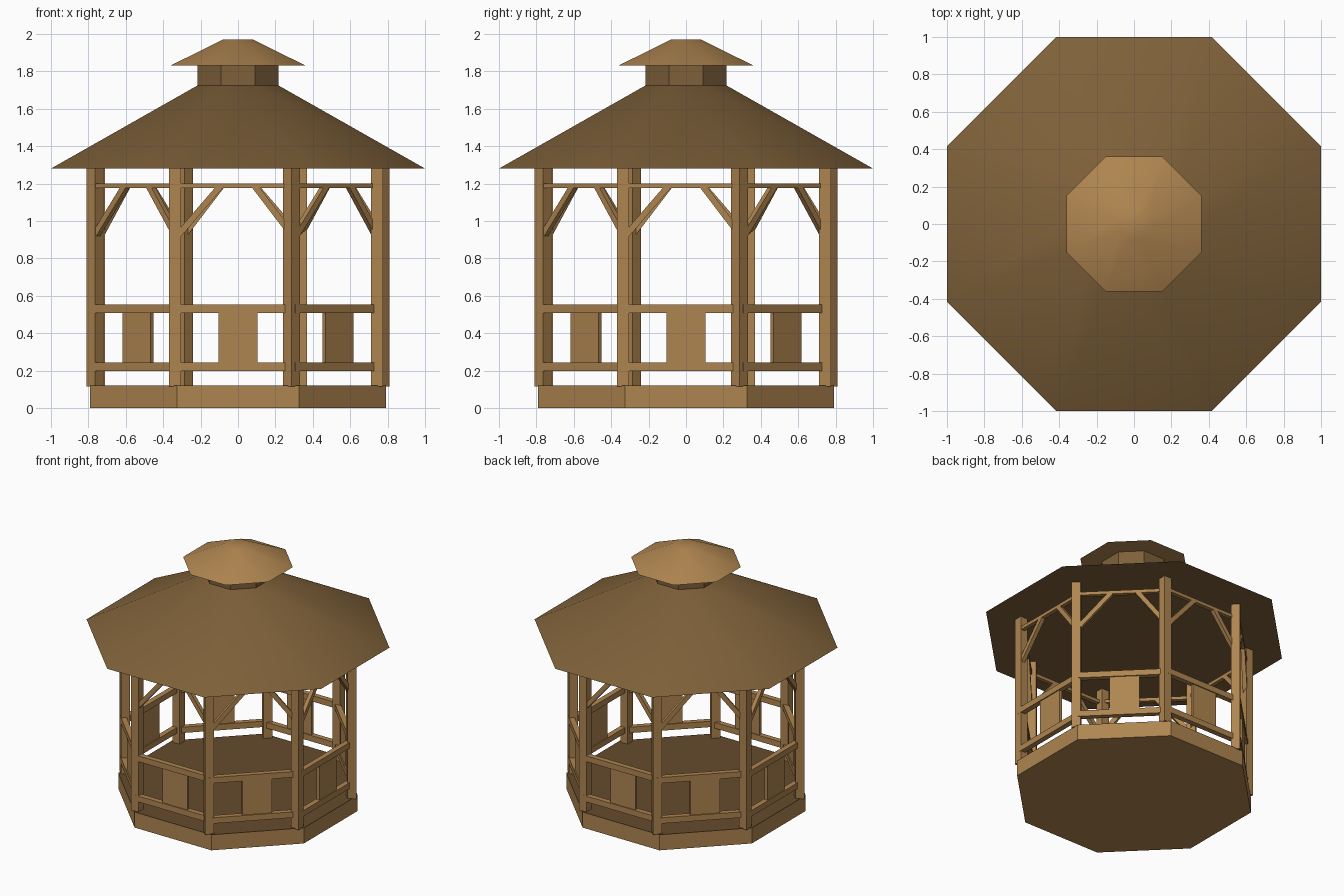
import bpy, bmesh, math
from mathutils import Matrix, Vector

if "Cube" in bpy.data.objects:
    bpy.data.objects.remove(bpy.data.objects["Cube"])


def material(name, color):
    mat = bpy.data.materials.new(name)
    mat.diffuse_color = (*color, 1)
    mat.use_nodes = True
    mat.node_tree.nodes["Principled BSDF"].inputs["Base Color"].default_value = mat.diffuse_color
    return mat


wood = material("wood", (0.43, 0.235, 0.08))
roof_wood = material("roof_wood", (0.21, 0.118, 0.041))
floor_wood = material("floor_wood", (0.13, 0.072, 0.026))
SIDES = 8
STEP = 2 * math.pi / SIDES


def finish(name, bm, mat=wood, smooth=False):
    bmesh.ops.recalc_face_normals(bm, faces=bm.faces)
    mesh = bpy.data.meshes.new(name)
    bm.to_mesh(mesh)
    bm.free()
    mesh.materials.append(mat)
    obj = bpy.data.objects.new(name, mesh)
    bpy.context.collection.objects.link(obj)
    if smooth:
        bpy.ops.object.select_all(action='DESELECT')
        obj.select_set(True)
        bpy.context.view_layer.objects.active = obj
        bpy.ops.object.shade_smooth_by_angle(angle=math.radians(30))
    return obj


def octagon(name, a0, z0, a1, z1, mat=wood, smooth=False):
    """Octagonal frustum given by flat-to-centre distances."""
    bm = bmesh.new()
    k = 1 / math.cos(STEP / 2)
    bmesh.ops.create_cone(
        bm, cap_ends=True, segments=SIDES, radius1=a0 * k, radius2=a1 * k, depth=z1 - z0,
        matrix=Matrix.Translation((0, 0, (z0 + z1) / 2)) @ Matrix.Rotation(STEP / 2, 4, 'Z'))
    return finish(name, bm, mat, smooth)


def bay_box(name, i, center, size, tilt=0):
    """Box placed in the front bay, then turned to bay i."""
    bm = bmesh.new()
    bmesh.ops.create_cube(
        bm, size=1,
        matrix=Matrix.Rotation(i * STEP, 4, 'Z') @ Matrix.Translation(center)
        @ Matrix.Rotation(tilt, 4, 'Y') @ Matrix.Diagonal((*size, 1)))
    return finish(f"{name}_{i + 1}", bm)


def brace(name, i, p, q):
    p, q = Vector(p), Vector(q)
    d = q - p
    bay_box(name, i, (p + q) / 2, (d.length, 0.03, 0.033), -math.atan2(d.z, d.x))


# Floor platform, main roof, lantern neck and cap
octagon("base", 0.79, 0, 0.79, 0.117)
octagon("floor", 0.79, 0.117, 0.79, 0.12, floor_wood)
octagon("roof", 1.0, 1.28, 0.215, 1.725, roof_wood, True)
octagon("roof_neck", 0.217, 1.715, 0.217, 1.835, roof_wood)
octagon("roof_cap", 0.362, 1.83, 0.08, 1.97, wood, True)

# Eight identical bays: a post at the left end, rails, panel and braces
Y = -0.755
for i in range(SIDES):
    bay_box("post", i, (-0.338, -0.743, 0.70), (0.064, 0.062, 1.17))
    mid, length = -0.017, 0.65
    bay_box("lower_rail", i, (mid, Y, 0.22), (length, 0.04, 0.045))
    bay_box("upper_rail", i, (mid, Y, 0.53), (length, 0.04, 0.045))
    bay_box("top_rail", i, (mid, Y, 1.188), (length, 0.03, 0.025))
    bay_box("panel", i, (0, Y, 0.375), (0.21, 0.024, 0.28))
    brace("left_brace", i, (-0.315, Y, 0.93), (-0.095, Y, 1.185))
    brace("right_brace", i, (0.285, Y, 0.93), (0.09, Y, 1.185))
